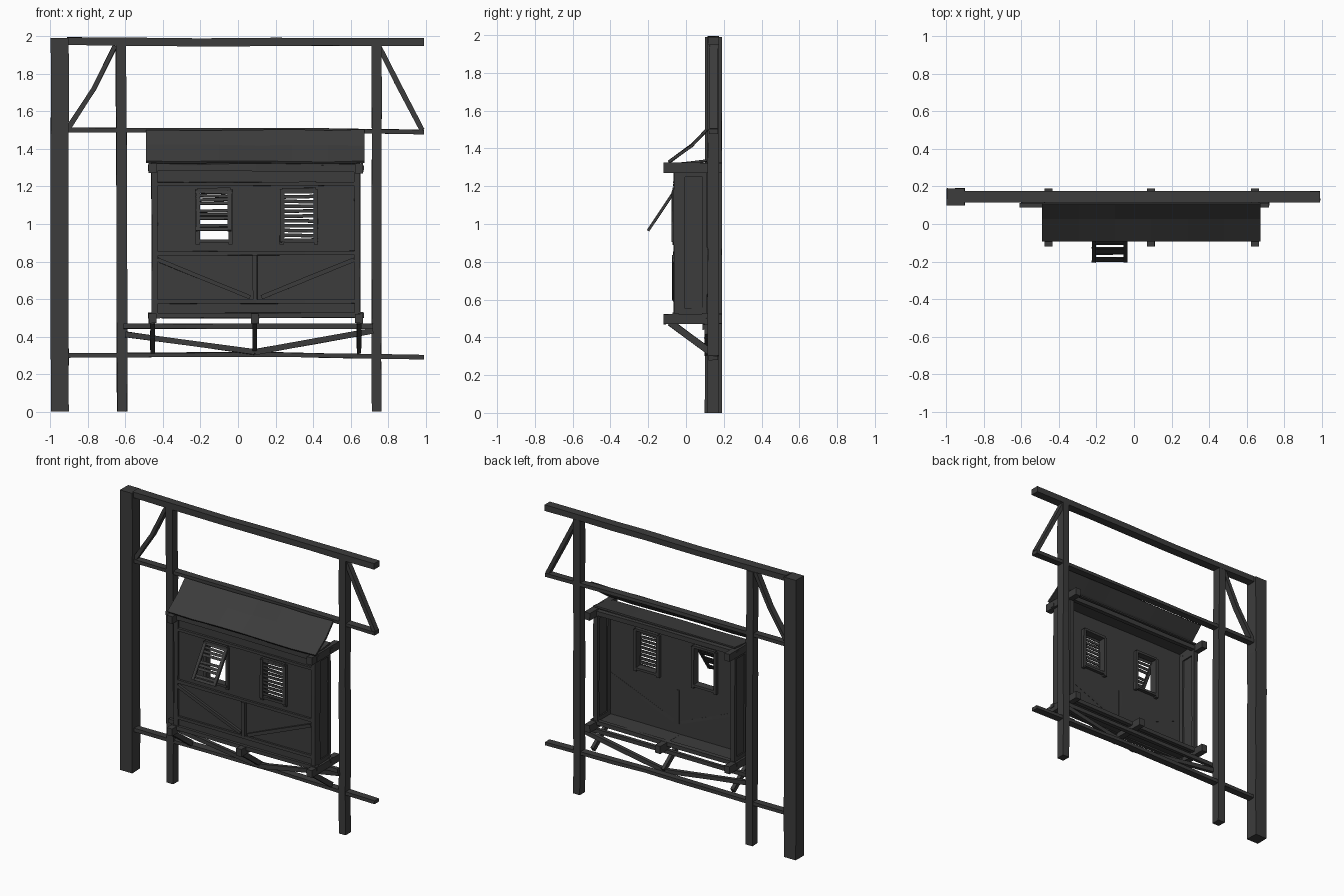
import bpy, bmesh, random
from mathutils import Vector

random.seed(4)
cube = bpy.data.objects.get("Cube")
if cube:
    bpy.data.objects.remove(cube, do_unlink=True)

wood = bpy.data.materials.new("dark weathered wood")
wood.use_nodes = True
colour = (0.045, 0.045, 0.045, 1)
wood.diffuse_color = colour
wood.node_tree.nodes["Principled BSDF"].inputs["Base Color"].default_value = colour

X, Y, Z = Vector((1, 0, 0)), Vector((0, 1, 0)), Vector((0, 0, 1))


def add_object(name, bm):
    bmesh.ops.recalc_face_normals(bm, faces=bm.faces)
    mesh = bpy.data.meshes.new(name)
    bm.to_mesh(mesh)
    bm.free()
    mesh.materials.append(wood)
    obj = bpy.data.objects.new(name, mesh)
    bpy.context.collection.objects.link(obj)
    return obj


def beam(name, path, across, along, ref=Y, wobble=0.002):
    """Slightly crooked timber: 'along' is its size in the ref direction."""
    path = [Vector(p) for p in path]
    points = [path[0]]
    for a, b in zip(path, path[1:]):
        steps = max(1, round((b - a).length / 0.3))
        points += [a.lerp(b, (i + 1) / steps) for i in range(steps)]
    bm = bmesh.new()
    rings = []
    for i, p in enumerate(points):
        tangent = (points[min(i + 1, len(points) - 1)] - points[max(i - 1, 0)]).normalized()
        side = tangent.cross(ref).normalized()
        up = side.cross(tangent).normalized()
        ring = []
        for s, u in ((-1, -1), (1, -1), (1, 1), (-1, 1)):
            offset = side * (s * across / 2 + random.uniform(-wobble, wobble))
            offset += up * (u * along / 2 + random.uniform(-wobble, wobble) / 2)
            ring.append(bm.verts.new(p + offset))
        rings.append(ring)
    for r, q in zip(rings, rings[1:]):
        for k in range(4):
            n = (k + 1) % 4
            bm.faces.new((r[k], r[n], q[n], q[k]))
    bm.faces.new(rings[0])
    bm.faces.new(rings[-1])
    return add_object(name, bm)


# Standing frame
FY = 0.145
beam("main_post", [(-0.95, FY, 0), (-0.95, FY, 1.99)], 0.095, 0.09)
beam("right_thin_post", [(-0.617, FY, 0), (-0.62, FY, 1.2), (-0.625, FY, 1.95)], 0.055, 0.06)
beam("left_thin_post", [(0.738, FY, 0), (0.74, FY, 1.95)], 0.052, 0.06)
beam("top_beam", [(-0.91, FY, 1.975), (-0.2, FY, 1.967), (0.2, FY, 1.97), (0.99, FY, 1.97)], 0.042, 0.06)
beam("upper_rail", [(-0.91, FY, 1.5), (0.2, FY, 1.5), (0.99, FY, 1.49)], 0.024, 0.05)
beam("lower_rail", [(-0.91, FY, 0.3), (0.2, FY, 0.305), (0.99, FY, 0.29)], 0.024, 0.05)
beam("right_top_brace", [(-0.905, FY, 1.51), (-0.77, FY, 1.72), (-0.655, FY, 1.95)], 0.026, 0.04)
beam("left_top_brace", [(0.745, FY, 1.955), (0.85, FY, 1.75), (0.98, FY, 1.5)], 0.026, 0.04)

# Support truss under the hut
beam("truss_beam", [(-0.61, 0.1, 0.455), (0.72, 0.1, 0.455)], 0.028, 0.025)
beam("right_truss_brace", [(-0.6, 0.11, 0.412), (0.09, 0.11, 0.318)], 0.03, 0.025)
beam("left_truss_brace", [(0.72, 0.11, 0.43), (0.09, 0.11, 0.318)], 0.03, 0.025)
for side, x in (("right", -0.455), ("middle", 0.09), ("left", 0.645)):
    beam(side + "_floor_joist", [(x, -0.12, 0.497), (x, 0.19, 0.497)], 0.052, 0.042, X)
    beam(side + "_floor_strut", [(x, -0.085, 0.48), (x, 0.125, 0.325)], 0.035, 0.024, X)
    if side != "middle":
        beam(side + "_roof_joist", [(x, -0.12, 1.297), (x, 0.19, 1.297)], 0.052, 0.042, X)

# Front wall with two window openings
windows = ((-0.205, -0.05), (0.245, 0.405))
xs = [-0.45] + [x for w in windows for x in w] + [0.64]
zs = [0.51, 0.915, 1.18, 1.3]
bm = bmesh.new()
grid = [[bm.verts.new((x, -0.045, z)) for z in zs] for x in xs]
for i in range(len(xs) - 1):
    for j in range(len(zs) - 1):
        if not (i in (1, 3) and j == 1):
            bm.faces.new((grid[i][j], grid[i + 1][j], grid[i + 1][j + 1], grid[i][j + 1]))
wall = add_object("front_wall", bm)
solid = wall.modifiers.new("thickness", "SOLIDIFY")
solid.thickness = 0.014
solid.offset = 0

# Hut sides, floor and ceiling
for side, x, out in (("right", -0.445, -1), ("left", 0.635, 1)):
    beam(side + "_side_wall", [(x, 0.03, 0.51), (x, 0.03, 1.29)], 0.012, 0.16)
    beam(side + "_front_corner_post", [(x, -0.035, 0.5), (x, -0.035, 1.29)], 0.032, 0.06)
    beam(side + "_back_corner_post", [(x, 0.1, 0.5), (x, 0.1, 1.29)], 0.032, 0.025)
    for part, z in (("sill", 0.535), ("head", 1.265)):
        beam(side + "_side_" + part, [(x, -0.05, z), (x, 0.11, z)], 0.032, 0.03, X)
beam("floor", [(-0.46, 0.025, 0.515), (0.65, 0.025, 0.515)], 0.016, 0.17)
beam("ceiling", [(-0.46, 0.02, 1.325), (0.65, 0.02, 1.325)], 0.012, 0.18, Vector((0, 1, 0.12)))
for label, y in (("front", -0.055), ("back", 0.1)):
    beam(label + "_bottom_plate", [(-0.48, y, 0.512), (0.67, y, 0.515)], 0.028, 0.03)
    beam(label + "_top_plate", [(-0.48, y, 1.3), (0.67, y, 1.295)], 0.032, 0.03)

# Timber trim on the front
TY = -0.054
for label, z, h in (("upper", 1.212, 0.02), ("middle", 0.843, 0.022), ("lower", 0.585, 0.022)):
    beam(label + "_front_trim", [(-0.43, TY, z), (0.62, TY, z + 0.003)], h, 0.026)
beam("centre_stud", [(0.09, TY, 0.595), (0.09, TY, 0.835)], 0.025, 0.04)
for label, s in (("right", -1), ("left", 1)):
    beam(label + "_front_brace", [(0.095 + s * 0.525, TY, 0.81), (0.095 + s * 0.03, TY, 0.61)], 0.022, 0.034)

# Lean-to roof, slightly sagging
bm = bmesh.new()
rows = []
for y, z in ((0.108, 1.497), (0.03, 1.415), (-0.09, 1.328)):
    rows.append([bm.verts.new((-0.49 + 1.165 * i / 6, y, z + random.uniform(-0.004, 0.004))) for i in range(7)])
for a, b in zip(rows, rows[1:]):
    for i in range(6):
        bm.faces.new((a[i], a[i + 1], b[i + 1], b[i]))
roof = add_object("roof", bm)
solid = roof.modifiers.new("thickness", "SOLIDIFY")
solid.thickness = 0.014
solid.offset = 0


def shutter(name, x0, x1, top, bottom, skipped):
    """Louvred shutter hanging from its top edge."""
    top, bottom = Vector((0, *top)), Vector((0, *bottom))
    normal = (bottom - top).normalized().cross(X)
    for label, x in (("right", x0 + 0.011), ("left", x1 - 0.011)):
        beam(name + "_" + label + "_stile", [top + X * x, bottom + X * x], 0.014, 0.022, X, 0.001)
    count = 10
    for i in range(count + 1):
        if i not in skipped:
            p = top.lerp(bottom, 0.03 + 0.94 * i / count)
            tilt = Z * random.uniform(-0.003, 0.003)
            beam(name + "_slat", [p + X * x0 + tilt, p + X * x1 - tilt], 0.018, 0.006, normal, 0.001)


# Window frames and shutters
for label, (x0, x1) in zip(("right", "left"), windows):
    for edge, x in (("right", x0 - 0.01), ("left", x1 + 0.01)):
        beam(label + "_window_" + edge + "_jamb", [(x, -0.042, 0.89), (x, -0.042, 1.185)], 0.022, 0.055)
    for edge, z in (("sill", 0.91), ("lintel", 1.185)):
        beam(label + "_window_" + edge, [(x0 - 0.01, -0.042, z), (x1 + 0.01, -0.042, z)], 0.016, 0.055)
shutter("open_shutter", -0.225, -0.035, (-0.06, 1.175), (-0.2, 0.965), (4, 8))
shutter("closed_shutter", 0.225, 0.425, (-0.068, 1.18), (-0.07, 0.905), ())
